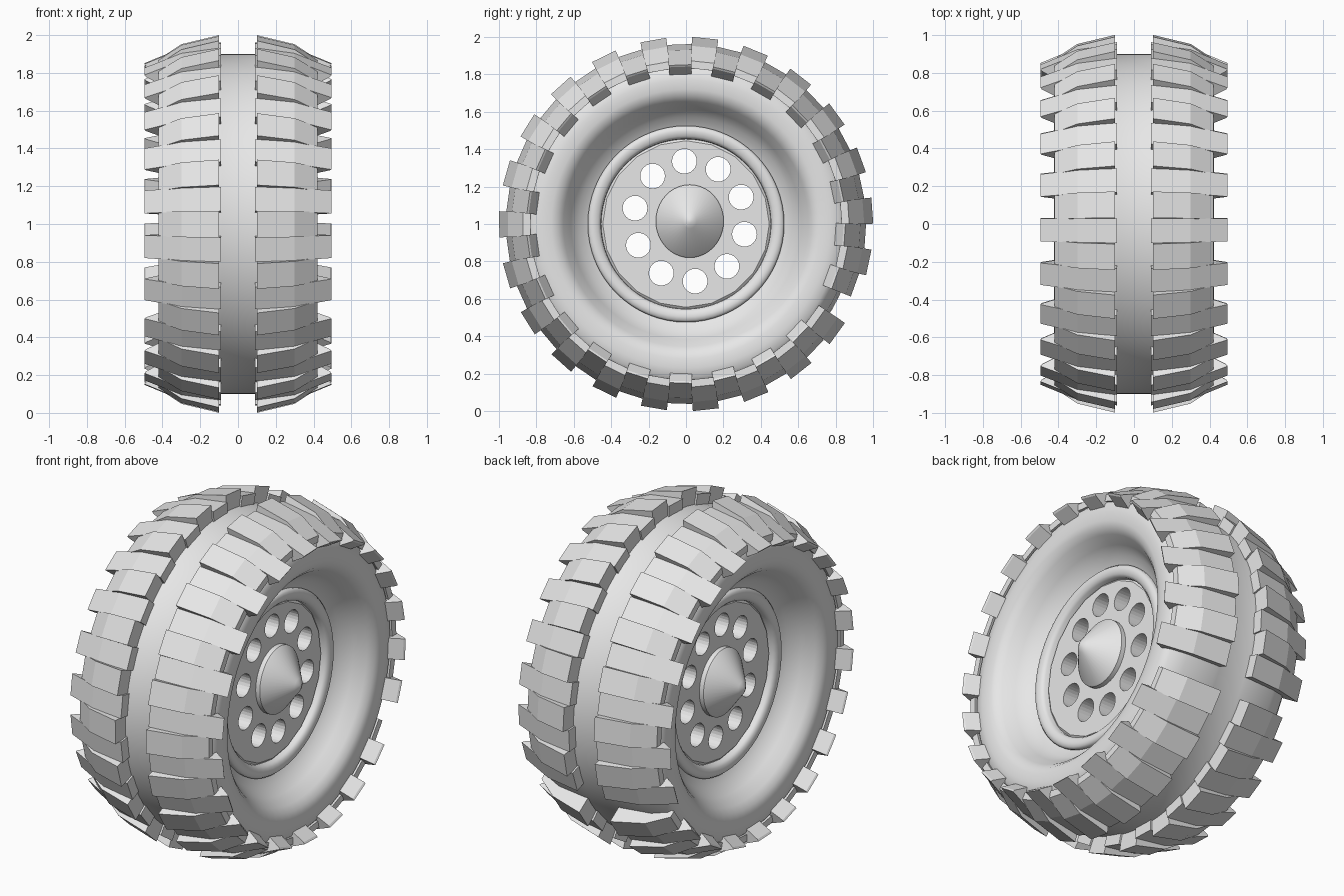
import bpy, bmesh, math
from math import sin, cos, pi, radians

if "Cube" in bpy.data.objects:
    bpy.data.objects.remove(bpy.data.objects["Cube"])

mat = bpy.data.materials.new("light_grey")
mat.diffuse_color = (0.8, 0.8, 0.8, 1)
mat.use_nodes = True
mat.node_tree.nodes["Principled BSDF"].inputs["Base Color"].default_value = mat.diffuse_color

HUB_Y, HUB_Z = 0.02, 1.015   # hub sits slightly off the tyre centre
HUB_SQUASH = 0.93            # hub details are a little narrower than tall
LUGS = 22
STEP = radians(16)           # leaves one wider gap at the end of the ring


def ring_point(x, r, t, cy=0.0, cz=1.0, sy=1.0):
    return (x, cy + sy * r * sin(t), cz + r * cos(t))


def finish(bm, name, smooth=None):
    bmesh.ops.remove_doubles(bm, verts=bm.verts, dist=1e-5)
    bmesh.ops.recalc_face_normals(bm, faces=bm.faces)
    me = bpy.data.meshes.new(name)
    bm.to_mesh(me)
    bm.free()
    me.materials.append(mat)
    ob = bpy.data.objects.new(name, me)
    bpy.context.collection.objects.link(ob)
    if smooth:
        bpy.ops.object.select_all(action='DESELECT')
        ob.select_set(True)
        bpy.context.view_layer.objects.active = ob
        bpy.ops.object.shade_smooth_by_angle(angle=radians(smooth))
    return ob


def lathe(name, profile, n, smooth=None, closed=True, cy=0.0, cz=1.0, sy=1.0):
    """Turn an (x, radius) profile about the wheel axis."""
    bm = bmesh.new()
    rows = [[bm.verts.new(ring_point(x, r, 2 * pi * i / n, cy, cz, sy)) for i in range(n)]
            for x, r in profile]
    pairs = list(zip(rows, rows[1:])) + ([(rows[-1], rows[0])] if closed else [])
    for a, b in pairs:
        for i in range(n):
            j = (i + 1) % n
            bm.faces.new((a[i], a[j], b[j], b[i]))
    if not closed:
        for row in (rows[0], rows[-1]):
            bm.faces.new(row)
    return finish(bm, name, smooth)


def lugs(name, section, phase, half):
    """Ring of slightly tapered tread blocks on both sides from an (x, radius) section."""
    bm = bmesh.new()
    for side in (1, -1):
        for k in range(LUGS):
            t = phase + k * STEP
            ends = []
            for s in (-half, half):
                row = []
                for x, r in section:
                    w = s * (0.5 + 0.5 * r)
                    row.append(bm.verts.new((side * x, r * sin(t) + w * cos(t),
                                             1 + r * cos(t) - w * sin(t))))
                ends.append(row)
            a, b = ends
            bm.faces.new(a)
            bm.faces.new(b)
            for i in range(len(section)):
                j = (i + 1) % len(section)
                bm.faces.new((a[i], a[j], b[j], b[i]))
    return finish(bm, name)


# Tyre carcass: centre groove, shoulders, rounded sidewalls and deep dish
half_tyre = [(0.085, 0.9), (0.11, 0.905), (0.3, 0.885), (0.39, 0.85), (0.415, 0.82),
             (0.422, 0.77), (0.42, 0.72), (0.41, 0.685), (0.38, 0.655),
             (0.32, 0.615), (0.26, 0.572), (0.23, 0.51)]
lathe("tyre", [(-x, r) for x, r in reversed(half_tyre)] + half_tyre, 72, 40)

# Tread: tall blocks alternating with lower blocks that reach past the shoulder
phase = radians(125.9)
lugs("tall_tread_blocks", [(0.1, 0.87), (0.1, 0.998), (0.3, 0.95), (0.42, 0.87),
                           (0.42, 0.83), (0.3, 0.84)], phase, 0.07)
lugs("long_tread_blocks", [(0.09, 0.87), (0.09, 0.96), (0.3, 0.93), (0.495, 0.85),
                           (0.488, 0.84), (0.41, 0.795), (0.3, 0.8)],
     phase + STEP / 2, 0.066)

# Rim lips on both sides
for side, label in ((1, "right"), (-1, "left")):
    lip = [(0.18, 0.525), (0.25, 0.525), (0.262, 0.515), (0.265, 0.495), (0.26, 0.47),
           (0.245, 0.455), (0.18, 0.45)]
    lathe("rim_lip_" + label, [(side * x, r) for x, r in lip], 64, 50)

# Hub disc with a ring of through holes
disc = lathe("hub_disc", [(-0.228, 0.445), (-0.215, 0.462), (0.215, 0.462), (0.228, 0.445)],
             20, closed=False)
bm = bmesh.new()
for k in range(10):
    t = radians(-5.5 + 36 * k)
    c = (HUB_Y + HUB_SQUASH * 0.322 * sin(t), HUB_Z + 0.322 * cos(t))
    ends = [[bm.verts.new(ring_point(x, 0.066, 2 * pi * i / 24, *c)) for i in range(24)]
            for x in (-0.4, 0.4)]
    bm.faces.new(ends[0])
    bm.faces.new(ends[1])
    for i in range(24):
        j = (i + 1) % 24
        bm.faces.new((ends[0][i], ends[0][j], ends[1][j], ends[1][i]))
cutter = finish(bm, "hole_cutter")
cutter.hide_render = True
cutter.hide_set(True)
mod = disc.modifiers.new("holes", 'BOOLEAN')
mod.operation = 'DIFFERENCE'
mod.solver = 'EXACT'
mod.object = cutter

# Hub cones with a short collar
for side, label in ((1, "right"), (-1, "left")):
    cone = [(0.2, 0.195), (0.255, 0.195), (0.263, 0.188), (0.38, 0.04), (0.395, 0.01)]
    lathe("hub_cone_" + label, [(side * x, r) for x, r in cone], 40, 35,
          closed=False, cy=HUB_Y, cz=HUB_Z, sy=HUB_SQUASH)
